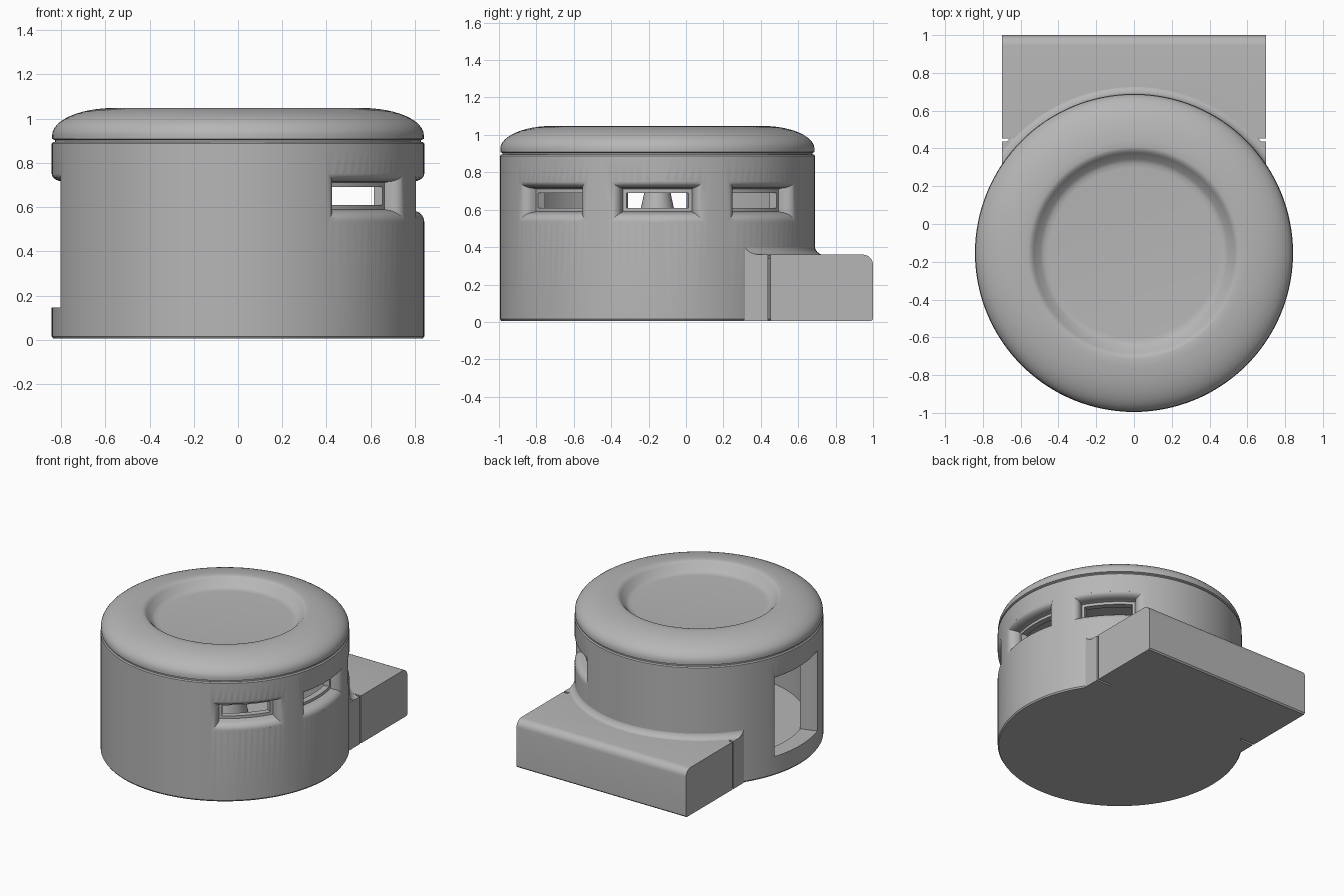
import bpy, bmesh
from math import sin, cos, pi, radians
from mathutils import Matrix, Vector

CENTRE = Vector((0, -0.153, 0))     # axis of the round body
R = 0.842                           # outer radius
SEG = 128

cube = bpy.data.objects.get("Cube")
if cube:
    bpy.data.objects.remove(cube, do_unlink=True)

grey = bpy.data.materials.new("light_grey")
grey.use_nodes = True
grey.diffuse_color = (0.47, 0.47, 0.47, 1)
bsdf = next(n for n in grey.node_tree.nodes if n.type == 'BSDF_PRINCIPLED')
bsdf.inputs["Base Color"].default_value = (0.47, 0.47, 0.47, 1)
bsdf.inputs["Roughness"].default_value = 0.6


def make(name, bm):
    bmesh.ops.remove_doubles(bm, verts=bm.verts, dist=1e-5)
    bmesh.ops.recalc_face_normals(bm, faces=bm.faces)
    mesh = bpy.data.meshes.new(name)
    bm.to_mesh(mesh)
    bm.free()
    mesh.materials.append(grey)
    obj = bpy.data.objects.new(name, mesh)
    bpy.context.collection.objects.link(obj)
    return obj


def lathe(name, profile, seg=SEG):
    """Turn a closed (radius, height) profile around the body axis."""
    bm = bmesh.new()
    cols = []
    for i in range(seg):
        a = 2 * pi * i / seg
        cols.append([bm.verts.new(CENTRE + Vector((r * cos(a), r * sin(a), z)))
                     for r, z in profile])
    n = len(profile)
    for i in range(seg):
        a, b = cols[i], cols[(i + 1) % seg]
        for j in range(n):
            k = (j + 1) % n
            if profile[j][0] == 0 and profile[k][0] == 0:
                continue
            if profile[j][0] == 0:
                bm.faces.new((a[j], a[k], b[k]))
                bm.verts.ensure_lookup_table()
            elif profile[k][0] == 0:
                bm.faces.new((a[j], a[k], b[j]))
            else:
                bm.faces.new((a[j], a[k], b[k], b[j]))
    return make(name, bm)


def box(name, low, high):
    bm = bmesh.new()
    low, high = Vector(low), Vector(high)
    size = high - low
    bmesh.ops.create_cube(bm, size=1, matrix=Matrix.Translation((low + high) / 2)
                          @ Matrix.Diagonal((*size, 1)))
    return make(name, bm)


def funnel(name, angle, rings, steps=12):
    """Curved opening: each ring is (radius, half angle, bottom, top)."""
    bm = bmesh.new()
    loops = []
    for r, half, z0, z1 in rings:
        def row(z):
            out = []
            for i in range(steps + 1):
                a = radians(angle - half + 2 * half * i / steps)
                out.append(bm.verts.new(CENTRE + Vector((r * cos(a), r * sin(a), z))))
            return out
        loops.append((row(z0), row(z1)))
    for (b0, t0), (b1, t1) in zip(loops, loops[1:]):
        p, q = b0 + t0[::-1], b1 + t1[::-1]
        for i in range(len(p)):
            j = (i + 1) % len(p)
            bm.faces.new((p[i], p[j], q[j], q[i]))
    for b, t in (loops[0], loops[-1]):
        for i in range(steps):
            bm.faces.new((b[i], b[i + 1], t[i + 1], t[i]))
    return make(name, bm)


def boolean(obj, tool, operation='DIFFERENCE'):
    tool.hide_render = True
    mod = obj.modifiers.new("cut", 'BOOLEAN')
    mod.operation, mod.object, mod.solver = operation, tool, 'EXACT'
    bpy.context.view_layer.objects.active = obj
    bpy.ops.object.modifier_apply(modifier=mod.name)
    bpy.data.objects.remove(tool, do_unlink=True)


# Hollow round body with a thick floor
body = lathe("body", [(0, 0.005), (R - 0.007, 0.005), (R, 0.015), (R, 0.888),
                      (R - 0.007, 0.895), (0.72, 0.895), (0.72, 0.14), (0, 0.14)])

# Three windows with softly rounded outer edges and a stepped frame
flare = [(0.785 + 0.057 * sin(t), 1 - cos(t))
         for t in [radians(15 * i) for i in range(7)]]
for angle in (-44, 0, 44):
    rings = [(0.6, 12.5, 0.61, 0.69), (0.765, 12.5, 0.61, 0.69),
             (0.765, 14, 0.59, 0.71)]
    rings += [(r, 14 + 3.5 * f, 0.585 - 0.05 * f, 0.715 + 0.035 * f) for r, f in flare]
    rings.append((0.9, 17.5, 0.535, 0.75))
    boolean(body, funnel("window_cutter", angle, rings))

# Tall doorway, rounded along its top edge
rings = [(0.6, 17, 0.145, 0.715)]
rings += [(r, 17 + 0.8 * f, 0.145, 0.715 + 0.035 * f) for r, f in flare]
rings.append((0.9, 17.8, 0.145, 0.75))
boolean(body, funnel("door_cutter", 180, rings))

# Lid with a rounded shoulder and a shallow dish
shoulder = [(0.56 + 0.28 * cos(t), 0.925 + 0.123 * sin(t))
            for t in [radians(7.5 * i) for i in range(13)]]
lid = lathe("lid", [(0, 0.893), (0.828, 0.893), (0.828, 0.903), (0.84, 0.908)]
            + shoulder + [(0.545, 1.044), (0.53, 1.03), (0.495, 0.99),
                          (0.475, 0.98), (0.45, 0.978), (0, 0.978)])

# Tapered post inside
post = lathe("inner_post", [(0, 0.13), (0.19, 0.13), (0.06, 0.74), (0, 0.74)], 32)

# Rear block: side profile pushed across x, with a rounded rear top edge
bm = bmesh.new()
outline = [(0.2, 0.005), (0.99, 0.005), (1.0, 0.015)]
outline += [(0.945 + 0.055 * cos(t), 0.305 + 0.055 * sin(t))
            for t in [radians(15 * i) for i in range(7)]]
outline.append((0.2, 0.36))
face = bm.faces.new([bm.verts.new((-0.7, y, z)) for y, z in outline])
ext = bmesh.ops.extrude_face_region(bm, geom=[face])
bmesh.ops.translate(bm, vec=(1.4, 0, 0),
                    verts=[v for v in ext["geom"] if isinstance(v, bmesh.types.BMVert)])
block = make("rear_block", bm)
boolean(block, lathe("block_cutter", [(0, -0.1), (0.78, -0.1), (0.78, 0.5), (0, 0.5)]))

# Narrow seam on each side of the block
for s in (-1, 1):
    xs = sorted((s * 0.57, s * 0.8))
    boolean(block, box("seam_cutter", (xs[0], 0.438, -0.1), (xs[1], 0.453, 0.5)))

# Concave fillet where the block top meets the body
curve = [(0.895 - 0.055 * sin(t), 0.412 - 0.055 * cos(t))
         for t in [radians(15 * i) for i in range(7)]]
fillet = lathe("block_fillet", [(0.8, 0.34), (0.895, 0.34)] + curve + [(0.8, 0.412)])
boolean(fillet, box("fillet_trim", (-0.699, 0.1, 0.2), (0.699, 1.2, 0.6)), 'INTERSECT')

# Smooth shading with sharp edges kept
bpy.ops.object.select_all(action='DESELECT')
for obj in (body, lid, post, block, fillet):
    obj.select_set(True)
bpy.context.view_layer.objects.active = body
bpy.ops.object.shade_smooth_by_angle(angle=radians(30))
